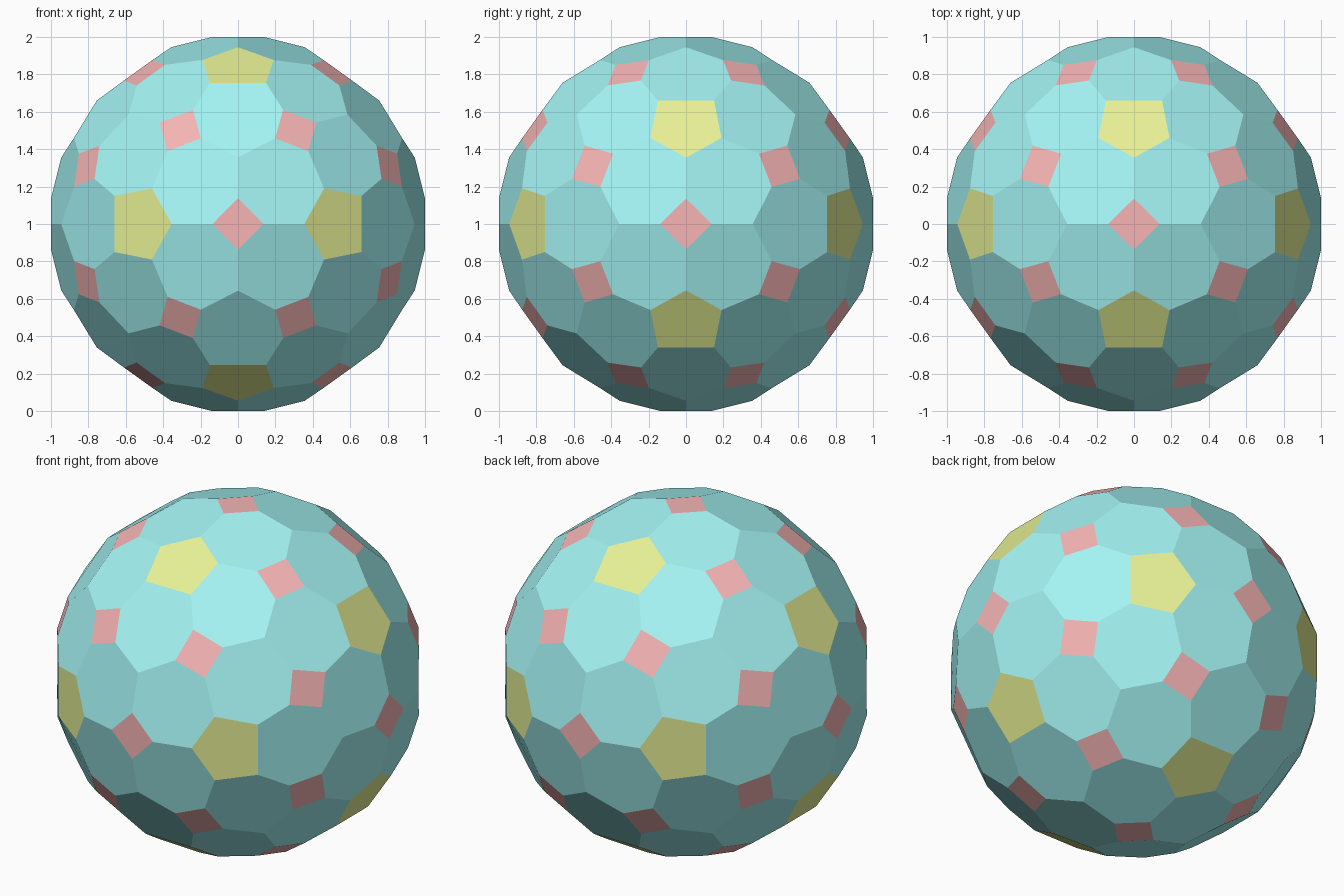
import bpy, bmesh
from mathutils import Vector
from itertools import product

if "Cube" in bpy.data.objects:
    bpy.data.objects.remove(bpy.data.objects["Cube"])


def mat(name, rgb):
    m = bpy.data.materials.new(name)
    m.diffuse_color = (*rgb, 1)
    m.use_nodes = True
    m.node_tree.nodes["Principled BSDF"].inputs["Base Color"].default_value = m.diffuse_color
    return m


def cyc(v, k):
    # rotate the axes: one third turn about the (1,1,1) diagonal
    v = list(v)
    return tuple(v[-k:] + v[:-k]) if k else tuple(v)


def flip(v, s):
    return tuple(a * b for a, b in zip(v, s))


# key corner points of one symmetric sector (sphere centred on the origin)
pa, pm, pc = (.355, .945, 0), (.46, .877, .19), (.66, .755, .15)   # pentagon corners
sp, st = (.136, 1, 0), (0, 1, .138)                                # square on an axis
q1, q2 = (.241, .767, .61), (.376, .851, .39)                      # tilted square
r1, r2 = (.199, .876, .458), (.419, .741, .542)
t_edge, t_diag = (0, .945, .357), (.585, .585, .585)               # three-way corners

MX, MZ = (-1, 1, 1), (1, 1, -1)
top = cyc(pc, 1)
base_faces = [
    (1, [pa, pm, pc, flip(pc, MZ), flip(pm, MZ)]),
    (2, [sp, st, flip(sp, MX), flip(st, MZ)]),
    (2, [q1, r1, q2, r2]),
    (0, [top, q1, r1, t_edge, flip(r1, MX), flip(q1, MX), flip(top, MX)]),
    (0, [pa, sp, st, t_edge, r1, q2, pm]),
    (0, [pm, q2, r2, t_diag, cyc(r2, 2), cyc(q1, 2), pc]),
]

# repeat the sector over all axis turns and mirrorings
bm = bmesh.new()
verts, done = {}, set()


def vert(p):
    key = tuple(round(c * 1000) for c in p)
    if key not in verts:
        verts[key] = bm.verts.new(p)
    return verts[key]


for slot, pts in base_faces:
    for k in range(3):
        for s in product((1, -1), repeat=3):
            vs = [vert(flip(cyc(p, k), s)) for p in pts]
            if frozenset(vs) in done:
                continue
            done.add(frozenset(vs))
            bm.faces.new(vs).material_index = slot

bmesh.ops.recalc_face_normals(bm, faces=bm.faces[:])
bmesh.ops.translate(bm, verts=bm.verts[:], vec=Vector((0, 0, 1)))

# faceted ball
me = bpy.data.meshes.new("faceted_ball")
bm.to_mesh(me)
bm.free()
me.materials.append(mat("teal", (.37, .90, .90)))
me.materials.append(mat("yellow", (.80, .88, .30)))
me.materials.append(mat("red", (.93, .46, .46)))
bpy.context.collection.objects.link(bpy.data.objects.new("faceted_ball", me))
